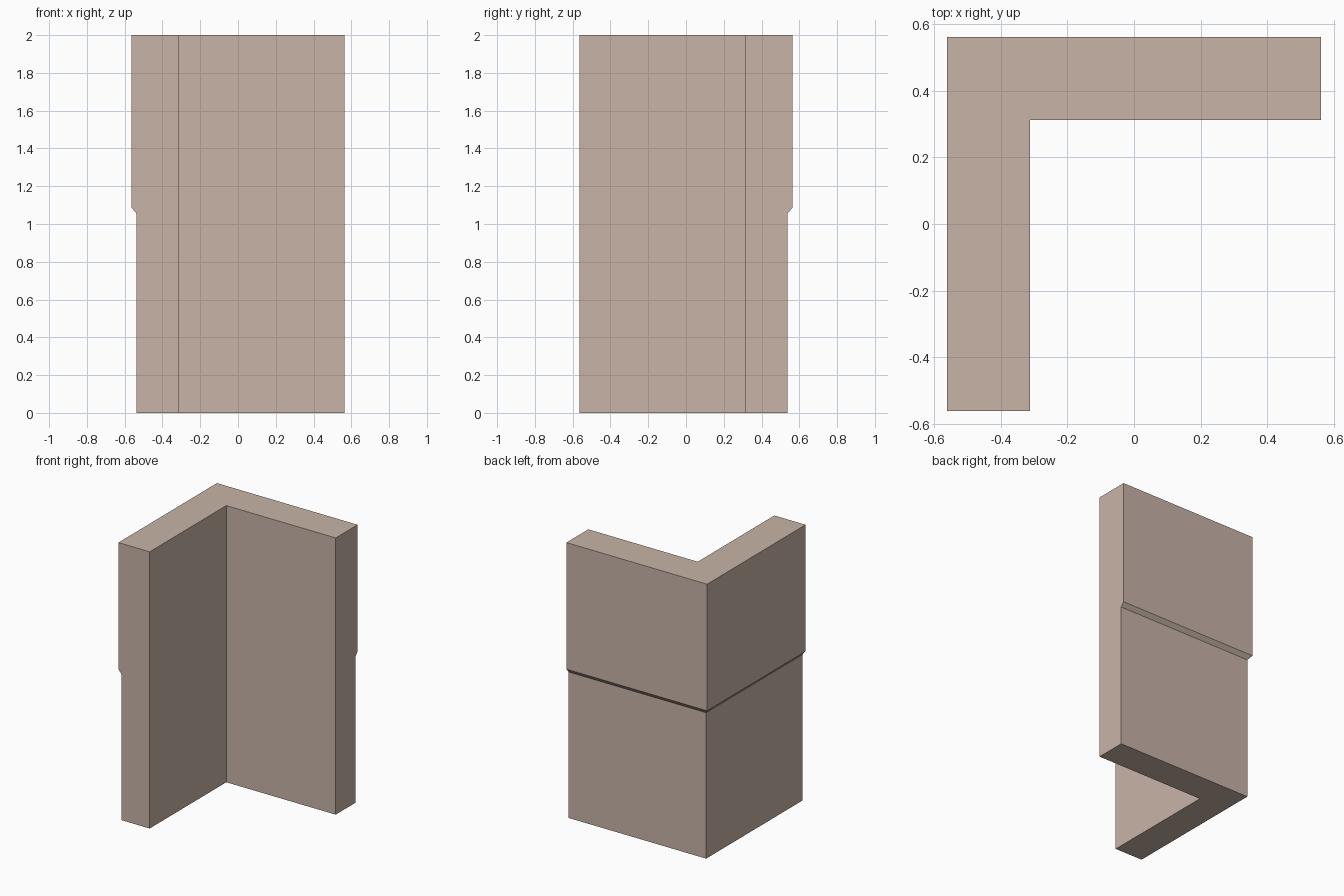
import bpy, bmesh, math

if "Cube" in bpy.data.objects:
    bpy.data.objects.remove(bpy.data.objects["Cube"])

HALF = 0.5625    # half of the overall width
INNER = 0.3125   # inside corner of the L
# Wall cross-section levels: (outer face distance, height)
LEVELS = [(0.5375, 0.0), (0.5375, 1.055), (HALF, 1.085), (HALF, 2.0)]

mat = bpy.data.materials.new("warm beige plaster")
mat.diffuse_color = (0.578, 0.456, 0.386, 1.0)
mat.use_nodes = True
mat.node_tree.nodes["Principled BSDF"].inputs["Base Color"].default_value = mat.diffuse_color


def l_outline(outer):
    """L-shaped plan with its outside corner at back left."""
    return [(-outer, outer), (-outer, -HALF), (-INNER, -HALF),
            (-INNER, INNER), (HALF, INNER), (HALF, outer)]


# Corner wall: L outlines stacked and bridged
bm = bmesh.new()
rings = [[bm.verts.new((x, y, z)) for x, y in l_outline(outer)]
         for outer, z in LEVELS]
for low, high in zip(rings, rings[1:]):
    for i in range(6):
        j = (i + 1) % 6
        bm.faces.new((low[i], low[j], high[j], high[i]))
bm.faces.new(rings[0][::-1])
bm.faces.new(rings[-1])

# Merge flat strips on the ends and inner faces
bmesh.ops.dissolve_limit(bm, angle_limit=math.radians(1),
                         verts=bm.verts, edges=bm.edges)
bmesh.ops.recalc_face_normals(bm, faces=bm.faces)

mesh = bpy.data.meshes.new("corner_wall")
bm.to_mesh(mesh)
bm.free()
mesh.materials.append(mat)
wall = bpy.data.objects.new("corner_wall", mesh)
bpy.context.collection.objects.link(wall)
